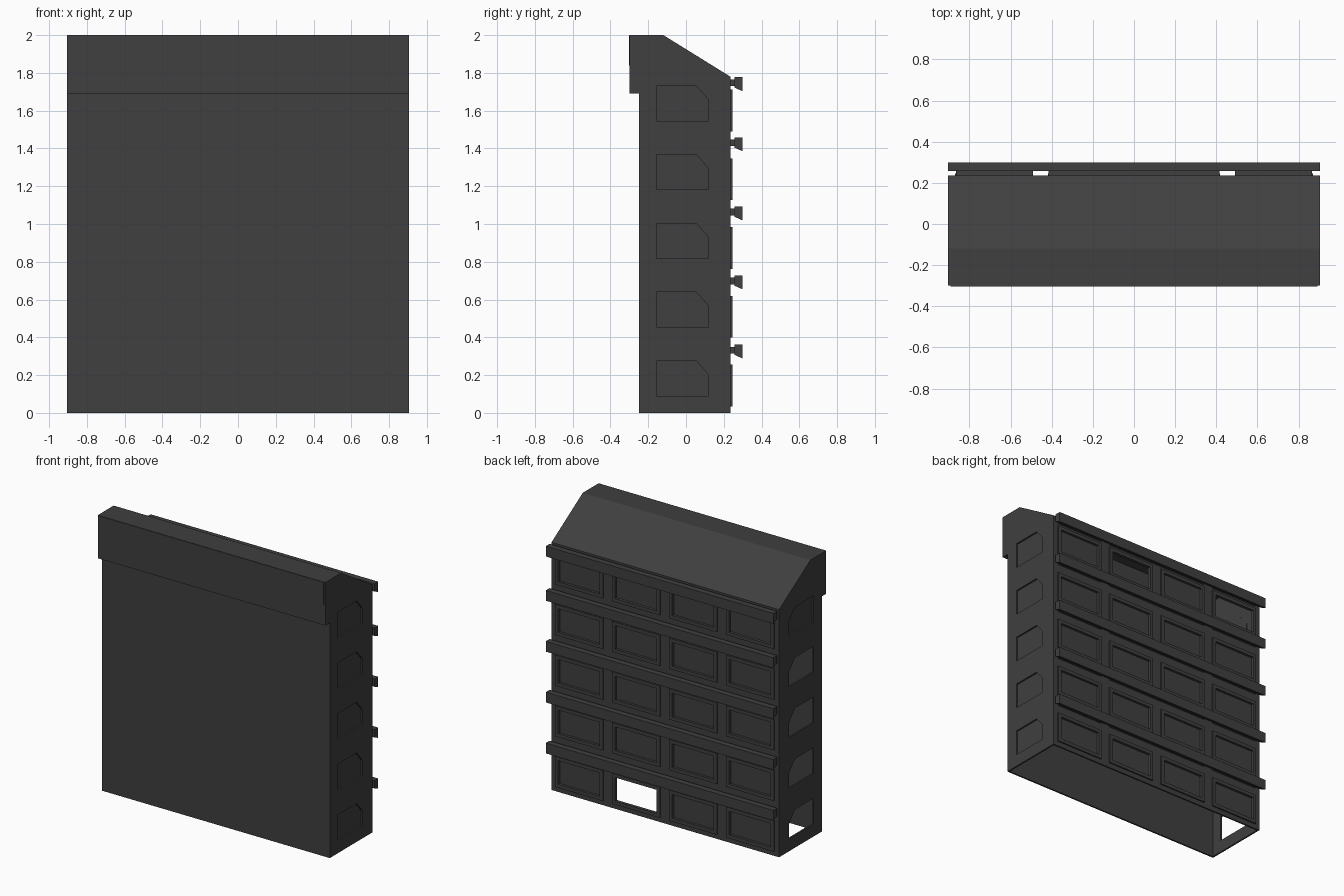
import bpy
import bmesh

if "Cube" in bpy.data.objects:
    bpy.data.objects.remove(bpy.data.objects["Cube"])

mat = bpy.data.materials.new("charcoal_grey")
mat.use_nodes = True
GREY = (0.05, 0.05, 0.05, 1)
mat.diffuse_color = GREY
mat.node_tree.nodes["Principled BSDF"].inputs["Base Color"].default_value = GREY

W, BACK, WALL = 0.905, 0.235, 0.012
PITCH = 0.364
ROWS, TOP = range(5), 4
COLUMNS = [0.68, 0.227, -0.227, -0.68]
OPEN_BACK = {(0, 1), (TOP, 1), (TOP, 3)}      # row, column without a pane
OPEN_SIDE = {0, 1, 2, 3}                      # rows open on the right side


def prism(bm, profile, x0, x1):
    """Extrude a (y, z) profile along x."""
    a = [bm.verts.new((x0, y, z)) for y, z in profile]
    b = [bm.verts.new((x1, y, z)) for y, z in profile]
    faces = [bm.faces.new(a), bm.faces.new(b)]
    n = len(a)
    for i in range(n):
        j = (i + 1) % n
        faces.append(bm.faces.new((a[i], a[j], b[j], b[i])))
    bmesh.ops.recalc_face_normals(bm, faces=faces)


def box(bm, x0, x1, y0, y1, z0, z1):
    prism(bm, [(y0, z0), (y1, z0), (y1, z1), (y0, z1)], x0, x1)


def finish(name, bm):
    mesh = bpy.data.meshes.new(name)
    bm.to_mesh(mesh)
    bm.free()
    mesh.materials.append(mat)
    ob = bpy.data.objects.new(name, mesh)
    bpy.context.collection.objects.link(ob)
    return ob


def cut(target, cutter):
    mod = target.modifiers.new("cut", 'BOOLEAN')
    mod.operation, mod.solver, mod.object = 'DIFFERENCE', 'EXACT', cutter
    cutter.hide_render = True
    bpy.context.view_layer.objects.active = target
    bpy.ops.object.modifier_apply(modifier=mod.name)
    bpy.data.objects.remove(cutter)


def side_window(row):
    z = 0.09 + row * PITCH
    return [(-0.155, z), (0.12, z), (0.12, z + 0.11), (0.055, z + 0.185), (-0.155, z + 0.185)]


# Hollow body, open underneath, with the sloped roof and front overhang
bm = bmesh.new()
prism(bm, [(-0.25, 0), (BACK, 0), (BACK, 1.78), (-0.12, 2), (-0.3, 2), (-0.3, 1.69), (-0.25, 1.69)], -W, W)
body = finish("body", bm)
bm = bmesh.new()
prism(bm, [(-0.25 + WALL, -0.1), (BACK - WALL, -0.1), (BACK - WALL, 1.772),
           (-0.124, 1.986), (-0.25 + WALL, 1.986)], -W + WALL, W - WALL)
cut(body, finish("cavity_cutter", bm))

# Window openings through the side and back walls
bm = bmesh.new()
for row in ROWS:
    for s in (-1, 1):
        prism(bm, side_window(row), s * (W - 0.05), s * (W + 0.05))
    for x in COLUMNS:
        z = 0.145 + row * PITCH
        box(bm, x - 0.165, x + 0.165, BACK - 0.04, BACK + 0.04, z - 0.085, z + 0.085)
cut(body, finish("window_cutter", bm))

# Panes, frames
panes, frames = bmesh.new(), bmesh.new()
for row in ROWS:
    x = W - WALL
    prism(panes, side_window(row), x - 0.004, x)
    if row not in OPEN_SIDE:
        prism(panes, side_window(row), -x, -x + 0.004)
    z = 0.145 + row * PITCH
    for col, x in enumerate(COLUMNS):
        if (row, col) not in OPEN_BACK:
            box(panes, x - 0.165, x + 0.165, BACK - WALL, BACK - 0.008, z - 0.085, z + 0.085)
        y0, y1 = BACK, BACK + 0.01
        for s in (-1, 1):
            xs = sorted((x + s * 0.165, x + s * 0.19))
            zs = sorted((z + s * 0.085, z + s * 0.11))
            box(frames, *xs, y0, y1, z - 0.11, z + 0.11)
            box(frames, x - 0.165, x + 0.165, y0, y1, *zs)
finish("window_panes", panes)
finish("window_frames", frames)

# Long ledges on the back, carried by short spacer bars
ledges, spacers = bmesh.new(), bmesh.new()
for top in (0.362, 0.728, 1.093, 1.459, 1.777):
    prism(ledges, [(0.257, top), (0.3, top), (0.3, top - 0.074), (0.257, top - 0.055)], -W, W)
    for x0, x1 in ((-0.866, -0.49), (-0.415, 0.415), (0.49, 0.866)):
        box(spacers, x0, x1, BACK - 0.002, 0.258, top - 0.047, top - 0.012)
finish("back_ledges", ledges)
finish("ledge_spacers", spacers)

# Thin fascia plate on the front overhang
bm = bmesh.new()
box(bm, -W + 0.012, W - 0.012, -0.303, -0.299, 1.84, 1.998)
finish("front_fascia", bm)
